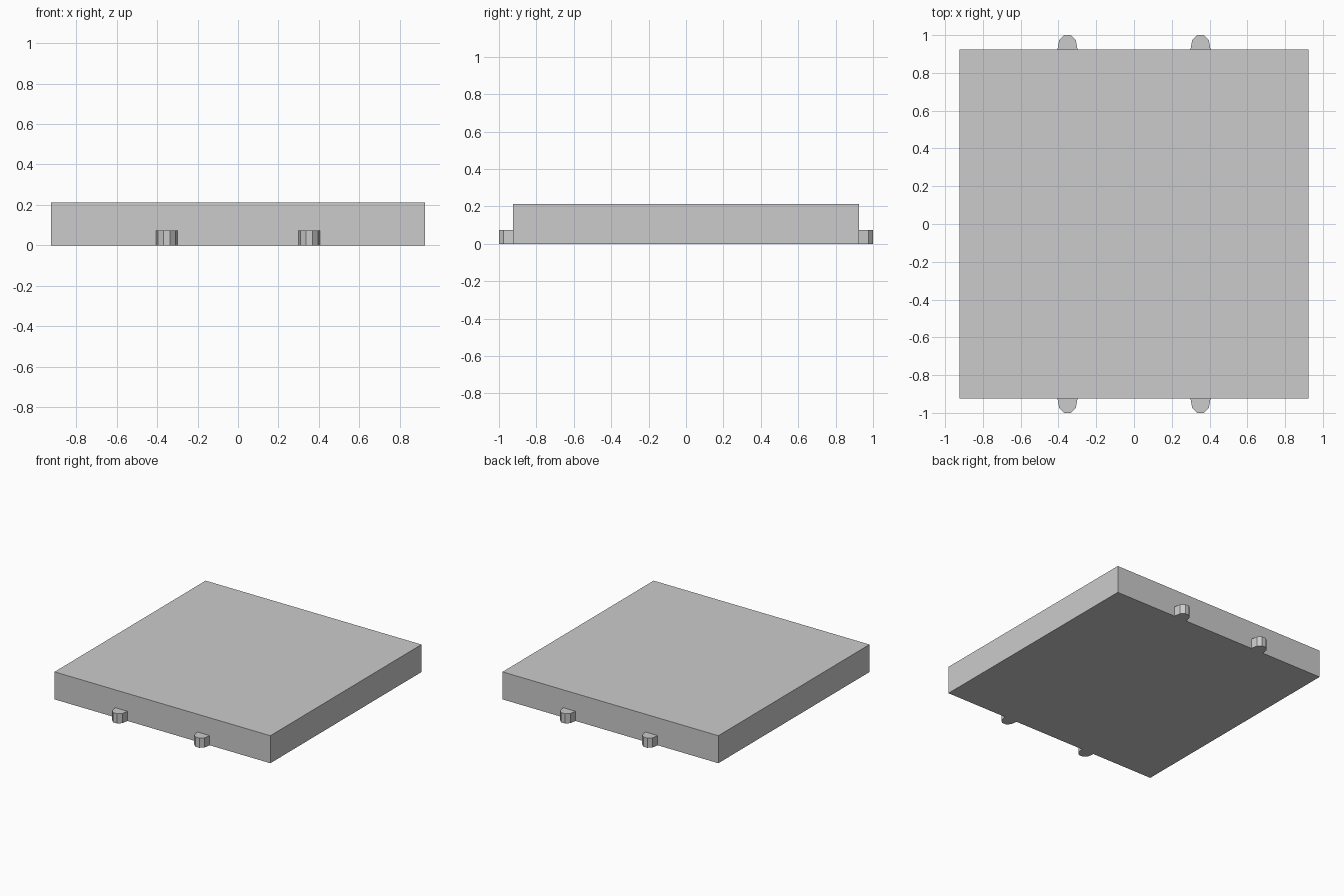
import bpy, bmesh

if "Cube" in bpy.data.objects:
    bpy.data.objects.remove(bpy.data.objects["Cube"])

def prism(name, outline, height):
    """Extrude a flat outline upward from the ground."""
    bm = bmesh.new()
    face = bm.faces.new([bm.verts.new((x, y, 0)) for x, y in outline])
    res = bmesh.ops.extrude_face_region(bm, geom=[face])
    top = [v for v in res["geom"] if isinstance(v, bmesh.types.BMVert)]
    bmesh.ops.translate(bm, verts=top, vec=(0, 0, height))
    bmesh.ops.recalc_face_normals(bm, faces=bm.faces)
    mesh = bpy.data.meshes.new(name)
    bm.to_mesh(mesh)
    bm.free()
    obj = bpy.data.objects.new(name, mesh)
    bpy.context.collection.objects.link(obj)
    return obj

# Square slab
H = 0.924
prism("slab", [(-H, -H), (H, -H), (H, H), (-H, H)], 0.213)

# Rounded tabs on the front and back edges
half = [(0.053, H), (0.044, 0.975), (0.017, 1.0)]
profile = half + [(-x, y) for x, y in reversed(half)]
for side, sy in (("front", -1), ("back", 1)):
    for hand, cx in (("left", -0.352), ("right", 0.352)):
        prism(f"{side}_{hand}_tab", [(cx + x, sy * y) for x, y in profile], 0.075)
